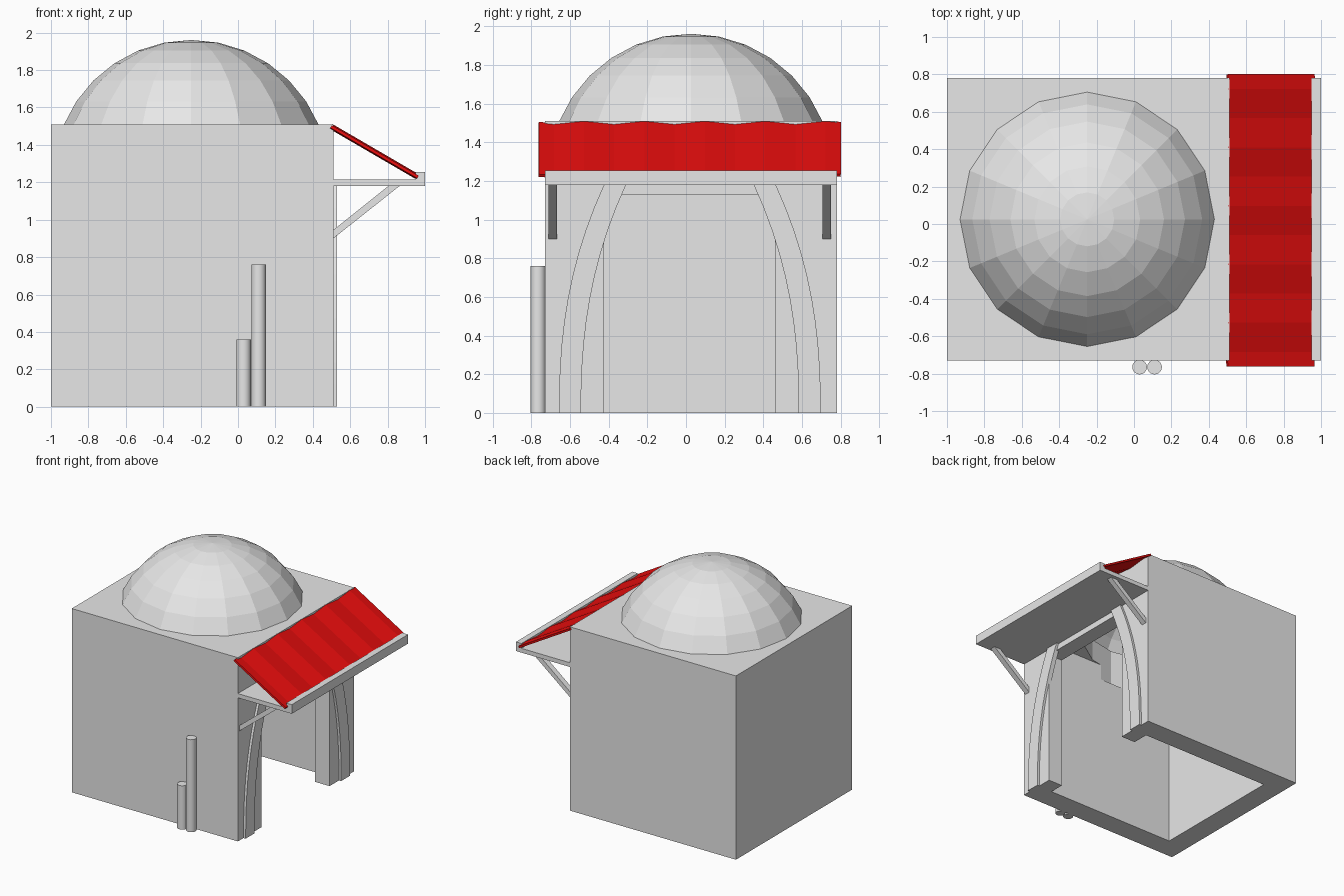
import bpy, bmesh, math
from mathutils import Matrix

if "Cube" in bpy.data.objects:
    bpy.data.objects.remove(bpy.data.objects["Cube"])


def material(name, rgb):
    m = bpy.data.materials.new(name)
    m.diffuse_color = (*rgb, 1)
    m.use_nodes = True
    m.node_tree.nodes["Principled BSDF"].inputs["Base Color"].default_value = m.diffuse_color
    return m


GREY = material("plaster_grey", (0.8, 0.8, 0.8))
RED = material("awning_red", (0.8, 0.004, 0.004))

CY = 0.025                  # centre line of the building in y
Y0, Y1 = -0.73, 0.78        # side walls
FRONT = 0.51                # x of the doorway wall
ROOF = 1.51


def finish(name, bm, mat=GREY):
    bmesh.ops.recalc_face_normals(bm, faces=bm.faces)
    me = bpy.data.meshes.new(name)
    bm.to_mesh(me)
    bm.free()
    me.materials.append(mat)
    ob = bpy.data.objects.new(name, me)
    bpy.context.collection.objects.link(ob)
    return ob


def box(name, x, y, z, mat=GREY):
    bm = bmesh.new()
    bmesh.ops.create_cube(bm, size=1)
    for v in bm.verts:
        for i, (a, b) in enumerate((x, y, z)):
            v.co[i] = a if v.co[i] < 0 else b
    return finish(name, bm, mat)


def cylinder(name, x, y, z0, z1, r, sides):
    bm = bmesh.new()
    bmesh.ops.create_cone(bm, cap_ends=True, segments=sides, radius1=r, radius2=r,
                          depth=z1 - z0,
                          matrix=Matrix.Translation((x, y, (z0 + z1) / 2)))
    return finish(name, bm)


def extrude_profile(name, pts, vec, mat=GREY):
    bm = bmesh.new()
    face = bm.faces.new([bm.verts.new(p) for p in pts])
    geo = bmesh.ops.extrude_face_region(bm, geom=[face])["geom"]
    bmesh.ops.translate(bm, vec=vec,
                        verts=[g for g in geo if isinstance(g, bmesh.types.BMVert)])
    return finish(name, bm, mat)


def apply_modifiers(ob):
    bpy.context.view_layer.objects.active = ob
    for m in list(ob.modifiers):
        bpy.ops.object.modifier_apply(modifier=m.name)


# Hollow house: open below, doorway in the +x wall, round hole under the dome
house = box("house_walls", (-1, FRONT), (Y0, Y1), (0, ROOF))
cutters = [
    box("room_cutter", (-0.82, 0.38), (Y0 + 0.18, Y1 - 0.18), (-0.2, 1.33)),
    box("door_cutter", (0.2, 0.7), (-0.425, 0.46), (-0.3, 1.13)),
    cylinder("dome_hole_cutter", -0.25, CY, 1.2, 1.7, 0.6, 16),
]
for c in cutters:
    mod = house.modifiers.new("cut", 'BOOLEAN')
    mod.operation = 'DIFFERENCE'
    mod.solver = 'EXACT'
    mod.object = c
apply_modifiers(house)
for c in cutters:
    bpy.data.objects.remove(c)

# Dome: faceted cap of a sphere, cut at a ring
bm = bmesh.new()
bmesh.ops.create_uvsphere(bm, u_segments=16, v_segments=16, radius=0.739)
bmesh.ops.delete(bm, geom=[v for v in bm.verts if v.co.z < 0.25], context='VERTS')
bmesh.ops.translate(bm, verts=bm.verts, vec=(-0.25, CY, 1.222))
dome = finish("dome", bm)
mod = dome.modifiers.new("shell", 'SOLIDIFY')
mod.thickness = 0.02
mod.offset = -1
apply_modifiers(dome)

# Curved arch bands either side of the doorway
zs = [1.18 * i / 10 for i in range(11)]
for side, label in ((-1, "left"), (1, "right")):
    def edge(w, z):
        return (0.49, CY - 0.005 + side * (w - 0.158 * z ** 2.34), z)
    pts = [edge(0.677, z) for z in zs] + [edge(0.563, z) for z in reversed(zs)]
    extrude_profile("arch_band_" + label, pts, (0.04, 0, 0))

# Shelf with raised front lip, one L-shaped profile
shelf = [(FRONT, 1.18), (1.0, 1.18), (1.0, 1.255), (0.95, 1.255), (0.95, 1.215), (FRONT, 1.215)]
extrude_profile("awning_shelf", [(x, Y0, z) for x, z in shelf], (0, Y1 - Y0, 0))

# Diagonal brackets under the shelf
strut = [(FRONT, 0.90), (0.87, 1.185), (0.81, 1.185), (FRONT, 0.945)]
for y, label in ((-0.712, "left"), (0.705, "right")):
    extrude_profile("shelf_bracket_" + label, [(x, y, z) for x, z in strut], (0, 0.046, 0))

# Gently rippled sloping awning
bm = bmesh.new()
rows = []
for i in range(21):
    y = -0.762 + 1.562 * i / 20
    ripple = 0.007 * math.sin(2 * math.pi * 5 * i / 20 + math.pi)
    rows.append([bm.verts.new((x + 0.5 * ripple, y, z + 0.87 * ripple))
                 for x, z in ((0.498, 1.498), (0.962, 1.228))])
for a, b in zip(rows, rows[1:]):
    bm.faces.new((a[0], a[1], b[1], b[0]))
awning = finish("awning", bm, RED)
mod = awning.modifiers.new("thickness", 'SOLIDIFY')
mod.thickness = 0.016
mod.offset = 0
apply_modifiers(awning)

# Two posts beside the wall
for name, x, h in (("short_post", 0.03, 0.36), ("tall_post", 0.11, 0.76)):
    post = cylinder(name, x, -0.765, 0.0, h, 0.039, 24)
    bpy.ops.object.select_all(action='DESELECT')
    post.select_set(True)
    bpy.context.view_layer.objects.active = post
    bpy.ops.object.shade_smooth_by_angle()
